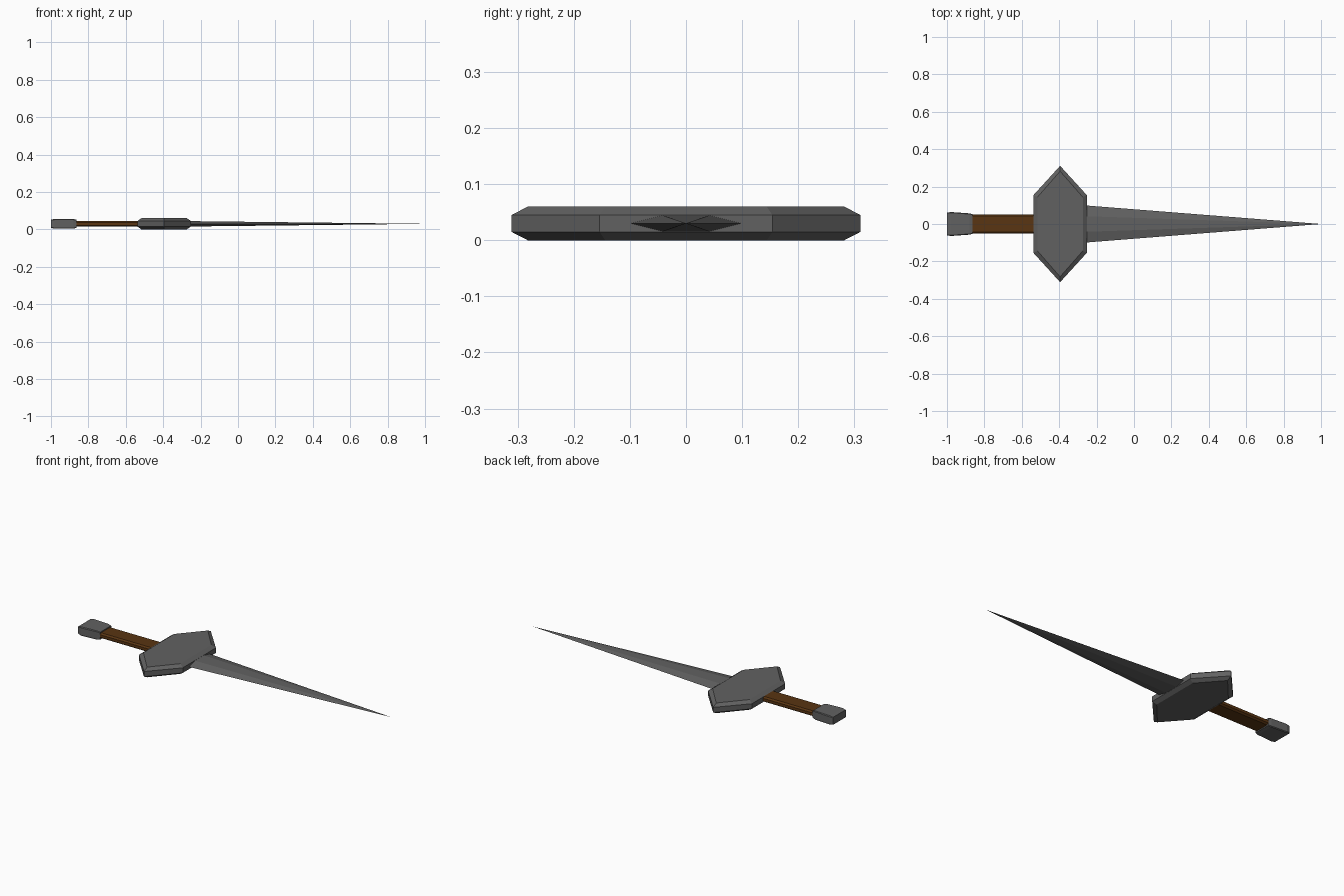
import bpy, bmesh

if "Cube" in bpy.data.objects:
    bpy.data.objects.remove(bpy.data.objects["Cube"])

ZC = 0.03  # mid-plane of the whole sword
STEEL = bpy.data.materials.new("dark_steel")
STEEL.diffuse_color = (0.12, 0.12, 0.12, 1)
STEEL.use_nodes = True
STEEL.node_tree.nodes["Principled BSDF"].inputs["Base Color"].default_value = STEEL.diffuse_color
WOOD = bpy.data.materials.new("brown_grip")
WOOD.diffuse_color = (0.10, 0.035, 0.006, 1)
WOOD.use_nodes = True
WOOD.node_tree.nodes["Principled BSDF"].inputs["Base Color"].default_value = WOOD.diffuse_color


def loft(name, stations, mat=STEEL):
    """Skin closed loops of equal length; a one-point loop makes a tip."""
    bm = bmesh.new()
    loops = [[bm.verts.new(p) for p in s] for s in stations]
    for a, b in zip(loops, loops[1:]):
        n = len(a)
        for i in range(n):
            j = (i + 1) % n
            if len(b) == 1:
                bm.faces.new((a[i], a[j], b[0]))
            else:
                bm.faces.new((a[i], a[j], b[j], b[i]))
    for end in (loops[0], loops[-1]):
        if len(end) > 2:
            bm.faces.new(end)
    bmesh.ops.recalc_face_normals(bm, faces=bm.faces)
    me = bpy.data.meshes.new(name)
    bm.to_mesh(me)
    bm.free()
    ob = bpy.data.objects.new(name, me)
    bpy.context.collection.objects.link(ob)
    me.materials.append(mat)
    return ob


def section(x, w, h, flat, side=0.0):
    """Flattened cross-section: half width, half height, half flat, half side."""
    half = [(w, side), (flat, h), (-flat, h), (-w, side)]
    low = [(-y, -z) for y, z in half]
    pts = half + low if side else half + low[1:3]
    return [(x, y, ZC + z) for y, z in pts]


def hexagon(z, hx, hy, shoulder):
    pts = [(0, hy), (-hx, shoulder), (-hx, -shoulder),
           (0, -hy), (hx, -shoulder), (hx, shoulder)]
    return [(-0.395 + x, y, z) for x, y in pts]


# Blade tapering to a point
loft("blade", [section(-0.27, 0.10, 0.0145, 0.042), [(1.0, 0, ZC)]])

# Hexagonal guard with chamfered rims
outer, inner = (0.143, 0.311, 0.154), (0.121, 0.282, 0.144)
loft("guard", [hexagon(0.0, *inner), hexagon(0.015, *outer),
               hexagon(0.045, *outer), hexagon(0.06, *inner)])

# Grip
loft("grip", [section(x, 0.052, 0.0155, 0.042, 0.008) for x in (-0.88, -0.52)],
     WOOD)

# Pommel, slightly wider at the end
loft("pommel", [section(-1.0, 0.060, 0.022, 0.057, 0.019),
                section(-0.98, 0.064, 0.026, 0.060, 0.022),
                section(-0.88, 0.057, 0.026, 0.053, 0.022),
                section(-0.863, 0.053, 0.022, 0.050, 0.019)])
